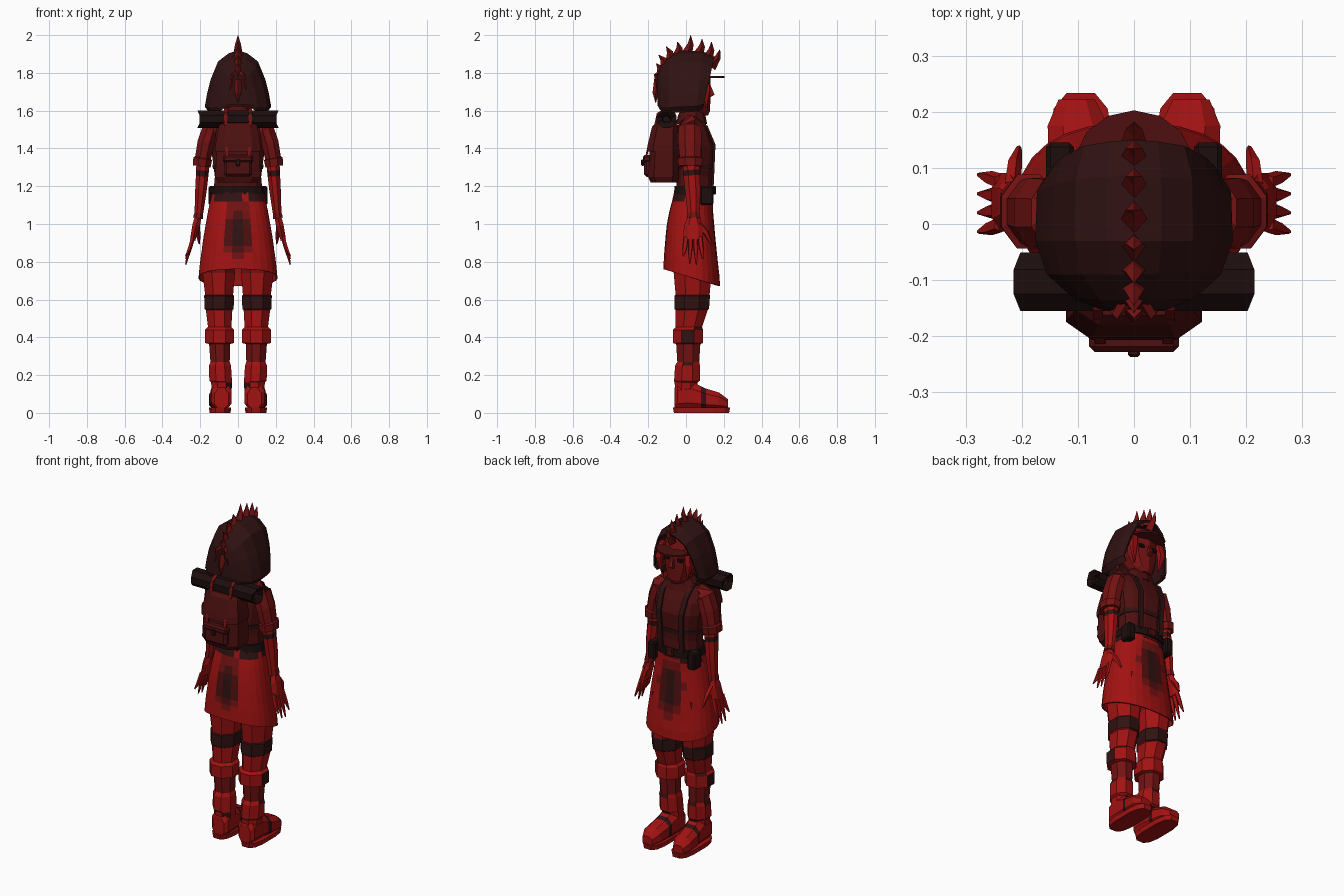
import bpy, bmesh, math, random
from mathutils import Vector as V

random.seed(4)
MATS = {}
for key, col in dict(red=(.36, .006, .006), mid=(.17, .006, .006), deep=(.075, .005, .005),
                     dark=(.03, .006, .006), black=(.012, .004, .004)).items():
    m = bpy.data.materials.new(key + "_cloth")
    m.diffuse_color = (*col, 1)
    MATS[key] = m
KEYS = list(MATS)


def finish(name, bm, mirror=False, solid=0, bevel=0):
    bmesh.ops.recalc_face_normals(bm, faces=bm.faces)
    me = bpy.data.meshes.new(name)
    bm.to_mesh(me)
    bm.free()
    for k in KEYS:
        me.materials.append(MATS[k])
    ob = bpy.data.objects.new(name, me)
    bpy.context.collection.objects.link(ob)
    if bevel:
        b = ob.modifiers.new("bevel", 'BEVEL')
        b.width, b.segments = bevel, 1
    if solid:
        ob.modifiers.new("solid", 'SOLIDIFY').thickness = solid
    if mirror:
        ob.modifiers.new("mirror", 'MIRROR').use_mirror_merge = False
    return ob


def skin(name, rows, mats, closed=True, caps=(True, True), paint=None, **kw):
    """Bridge rows of points into a faceted surface."""
    bm = bmesh.new()
    vs = [[bm.verts.new(p) for p in r] for r in rows]
    n = len(rows[0])
    for i in range(len(vs) - 1):
        for j in range(n if closed else n - 1):
            k = (j + 1) % n
            f = bm.faces.new((vs[i][j], vs[i][k], vs[i + 1][k], vs[i + 1][j]))
            key = mats[i]
            if paint:
                key = paint(f.calc_center_median(), key)
            f.material_index = KEYS.index(key)
    for use, row, key in ((caps[0], vs[0], mats[0]), (caps[1], vs[-1], mats[-1])):
        if use:
            bm.faces.new(row).material_index = KEYS.index(key)
    return finish(name, bm, **kw)


def sweep(name, rings, mat, n=8, axis=None, p=1, phase=None, warp=None, **kw):
    """Rings (x, y, z, half_a, half_b[, material]) joined along a path."""
    ph = math.pi / n if phase is None else phase
    grow = 1 / math.cos(math.pi / n) if phase is None else 1
    rows, mats = [], []
    for i, r in enumerate(rings):
        c = V(r[:3])
        t = V(axis) if axis else V(rings[min(i + 1, len(rings) - 1)][:3]) - V(rings[max(i - 1, 0)][:3])
        t.normalize()
        ref = V((0, 1, 0)) if abs(t.x) > .8 else V((1, 0, 0))
        u = (ref - t * ref.dot(t)).normalized()
        w = t.cross(u)
        row = []
        for j in range(n):
            a = ph + 2 * math.pi * j / n
            ca, sa = math.cos(a), math.sin(a)
            ca, sa = math.copysign(abs(ca) ** p, ca), math.copysign(abs(sa) ** p, sa)
            q = c + u * ca * r[3] * grow + w * sa * r[4] * grow
            row.append(warp(q) if warp else q)
        rows.append(row)
        mats.append(r[5] if len(r) > 5 else mat)
    return skin(name, rows, mats, **kw)


def box(name, c, s, mat, bevel=.01, mirror=False):
    bm = bmesh.new()
    bmesh.ops.create_cube(bm, size=1)
    for v in bm.verts:
        v.co = V((c[k] + v.co[k] * s[k] for k in range(3)))
    for f in bm.faces:
        f.material_index = KEYS.index(mat)
    return finish(name, bm, mirror=mirror, bevel=bevel)


Z = (0, 0, 1)

# Legs with wraps, knee cuffs and worn dark patches
def worn(c, key):
    return 'dark' if key == 'red' and c.z < .55 and random.random() < .14 else key

sweep("legs", [(.087, 0, .08, .052, .056), (.087, 0, .16, .055, .06), (.092, .005, .17, .06, .068),
               (.095, .008, .25, .058, .066), (.095, .012, .27, .051, .058, 'mid'),
               (.097, .012, .365, .056, .064), (.097, .01, .37, .077, .08), (.097, .01, .44, .077, .08),
               (.097, .015, .455, .062, .07), (.1, .03, .545, .07, .085),
               (.1, .03, .55, .077, .092, 'dark'), (.1, .033, .62, .079, .094, 'dark'),
               (.1, .035, .625, .074, .09), (.102, .035, .74, .086, .1, 'mid'), (.095, .035, .9, .08, .1)],
      'red', axis=Z, paint=worn, mirror=True)

# Boots: sole and upper, toes turned slightly out
sweep("boots", [(.087, -.062, .075, .036, .055), (.087, -.045, .085, .052, .07), (.088, .03, .09, .054, .075),
                (.092, .08, .078, .054, .062, 'dark'), (.095, .105, .072, .056, .056), (.1, .175, .062, .053, .045),
                (.102, .222, .045, .032, .027)], 'red', axis=(0, 1, 0), p=.8, mirror=True)
sweep("boot_soles", [(.095, .082, 0, .055, .144), (.095, .082, .028, .058, .15)], 'red',
      n=12, axis=Z, p=.65, mirror=True)

# Skirt with slanted hem and dark stains
def hem(q):
    q.z -= .3 * q.y * max(0, min(1, (1.08 - q.z) / .3))
    return q

def stain(c, key):
    d = math.hypot(c.x / .075, (c.z - .96) / .14)
    if c.z > 1.1 and random.random() < .45:
        return 'dark'
    return 'dark' if d < .6 else 'deep' if d < .85 else 'mid' if d < 1.15 else key

sweep("skirt", [(0, .03, .725, .208, .15), (0, .03, .78, .203, .147), (0, .028, .82, .198, .143),
                (0, .027, .86, .192, .139), (0, .026, .9, .187, .135), (0, .025, .94, .181, .131),
                (0, .025, .98, .174, .127), (0, .026, 1.02, .167, .122), (0, .028, 1.07, .158, .115),
                (0, .034, 1.12, .147, .108), (0, .042, 1.19, .132, .1)],
      'red', n=28, axis=Z, p=.85, warp=hem, caps=(False, True), paint=stain, solid=.006)

# Torso and neck
sweep("torso", [(0, .045, 1.14, .132, .098), (0, .045, 1.25, .122, .094), (0, .05, 1.33, .132, .097),
                (0, .052, 1.41, .145, .1), (0, .042, 1.48, .15, .085), (0, .03, 1.54, .115, .07),
                (0, .025, 1.575, .065, .055), (0, .03, 1.64, .045, .045)], 'deep', n=12, axis=Z, p=.9)
sweep("belt", [(0, .043, 1.155, .143, .107), (0, .045, 1.2, .137, .105)], 'black', n=16, axis=Z, p=.85)
sweep("collar", [(0, .03, 1.53, .105, .078), (0, .03, 1.57, .085, .07), (0, .035, 1.605, .06, .06)],
      'deep', n=10, axis=Z)
box("belt_pouches", (.132, .11, 1.15), (.05, .07, .1), 'black', .008, True)
box("belt_buckle", (0, .152, 1.178), (.045, .016, .045), 'deep', .005)

# Chest harness
sweep("shoulder_straps", [(.075, -.05, 1.46, .014, .006), (.08, -.02, 1.545, .014, .006),
                          (.08, .045, 1.565, .014, .006), (.08, .11, 1.515, .014, .006),
                          (.075, .15, 1.42, .014, .006), (.07, .145, 1.3, .014, .006),
                          (.07, .14, 1.19, .014, .006)], 'dark', n=4, mirror=True)
sweep("chest_strap", [(0, .047, 1.29, .132, .1), (0, .047, 1.315, .135, .102)], 'dark', n=12, axis=Z, p=.9)

# Sleeves, arms and hands
sweep("sleeves", [(.1, .02, 1.535, .03, .05, 'mid'), (.145, .02, 1.505, .045, .06, 'mid'),
                  (.17, .02, 1.43, .045, .062, 'mid'), (.185, .022, 1.35, .042, .056),
                  (.187, .022, 1.345, .05, .066), (.192, .022, 1.305, .047, .062)], 'mid', mirror=True)
sweep("forearms", [(.185, .025, 1.34, .034, .044), (.188, .028, 1.285, .034, .044, 'dark'),
                   (.19, .03, 1.255, .033, .043), (.197, .036, 1.17, .03, .041),
                   (.207, .04, 1.06, .023, .032, 'mid'), (.212, .04, 1.03, .026, .036)], 'red', mirror=True)
sweep("palms", [(.21, .04, 1.04, .018, .026), (.222, .04, .99, .02, .044), (.24, .038, .915, .014, .046)],
      'red', n=6, mirror=True)
for k in range(4):
    y = .075 - k * .025
    e = .088 - k * .034
    low = (.815, .785, .79, .83)[k]
    sweep("finger_%d" % (k + 1), [(.238, y, .93, .01, .012), (.256, (y + e) / 2, .87, .009, .011),
                                 (.277, e, low, .003, .003)], 'red', n=5, mirror=True)
sweep("thumbs", [(.218, .065, 1.0, .012, .015), (.213, .105, .955, .011, .014), (.205, .135, .895, .004, .005)],
      'red', n=5, mirror=True)

# Head, face and hair
sweep("head", [(0, .085, 1.575, .03, .03), (0, .062, 1.6, .065, .062), (0, .035, 1.67, .096, .09),
               (0, .025, 1.77, .106, .1), (0, .015, 1.85, .08, .08), (0, .01, 1.885, .03, .03)],
      'mid', n=10, axis=Z)
sweep("nose", [(0, .122, 1.735, .006, .008), (0, .135, 1.685, .014, .016), (0, .118, 1.67, .01, .01)],
      'mid', n=4, axis=Z)
box("eyes", (.042, .117, 1.725), (.036, .016, .022), 'black', .004, True)
box("mouth", (0, .117, 1.637), (.036, .012, .008), 'black', .002)
sweep("visor", [(0, .1, 1.774, .105, .1), (0, .1, 1.784, .105, .1)], 'deep', n=14, axis=Z)
sweep("side_locks", [(.085, .1, 1.8, .016, .014), (.098, .112, 1.71, .016, .014), (.085, .105, 1.61, .002, .002)],
      'red', n=4, mirror=True)

# Hood: arches from the face opening to the back of the head
HALF = [(.86, 0), (1, .09), (.93, .3), (.83, .52), (.6, .82), (.28, .95)]
ARCH = HALF + [(0, 1)] + [(-x, z) for x, z in reversed(HALF)]
rows = []
for y, sx, lo, hi, lean in [(.09, .15, 1.61, 1.885, .06), (.055, .173, 1.595, 1.915, .03),
                            (-.03, .176, 1.59, 1.92, 0), (-.09, .155, 1.59, 1.885, 0),
                            (-.135, .105, 1.6, 1.835, 0), (-.152, .06, 1.63, 1.79, 0)]:
    rows.append([V((x * sx, y + lean * t, lo + (hi - lo) * t)) for x, t in ARCH])
skin("hood", rows, ['dark'] * 6, closed=False, caps=(False, True), solid=.012)

# Crest of curved spikes along the hood: base y, z then tip y, z
CREST = [(.14, 1.85, .18, 1.925), (.115, 1.885, .135, 1.965), (.065, 1.905, .085, 1.98), (.005, 1.91, .025, 2.0),
         (-.045, 1.9, -.045, 1.965), (-.085, 1.875, -.105, 1.94), (-.115, 1.84, -.145, 1.895),
         (-.135, 1.8, -.158, 1.85), (-.143, 1.74, -.16, 1.64)]
for i, (y, z, ty, tz) in enumerate(CREST):
    d = V((ty - y, tz - z)).normalized()
    o = V((-d.y, d.x)) * -.01
    sweep("crest_spike_%d" % (i + 1), [(0, y - d.x * .02, z - d.y * .02, .027, .03),
                                       (0, (y + ty) / 2 + o.x, (z + tz) / 2 + o.y, .015, .016),
                                       (0, ty, tz, .001, .001)], 'mid', n=4, phase=0)
sweep("crest_tufts", [(.015, -.14, 1.8, .012, .012), (.03, -.16, 1.79, .01, .01), (.042, -.155, 1.71, .001, .001)],
      'mid', n=4, phase=0, mirror=True)

# Backpack with flap, pocket and straps
sweep("backpack", [(0, -.115, 1.22, .1, .07), (0, -.12, 1.25, .115, .078), (0, -.115, 1.4, .11, .075),
                   (0, -.105, 1.51, .095, .062), (0, -.1, 1.53, .08, .05)], 'deep', n=8, axis=Z, p=.55)
sweep("pack_flap", [(0, -.122, 1.385, .117, .082), (0, -.12, 1.42, .115, .08), (0, -.11, 1.515, .1, .067),
                    (0, -.105, 1.535, .085, .055)], 'deep', n=8, axis=Z, p=.55)
box("pack_pocket", (0, -.2, 1.305), (.15, .045, .11), 'deep', .014)
box("pocket_flap", (0, -.206, 1.345), (.16, .045, .04), 'deep', .01)
box("pocket_buckle", (0, -.23, 1.325), (.022, .014, .035), 'dark', .004)
sweep("pack_straps", [(.06, -.185, 1.24, .009, .005), (.06, -.21, 1.36, .009, .005), (.062, -.19, 1.45, .009, .005),
                      (.064, -.162, 1.53, .009, .005), (.064, -.15, 1.585, .009, .005),
                      (.064, -.105, 1.61, .009, .005), (.064, -.06, 1.585, .009, .005),
                      (.064, -.045, 1.5, .009, .005)], 'mid', n=4, mirror=True)

# Rolled blanket with slanted, hollowed ends
def slant(q):
    if abs(q.x) > .1:
        q.x += math.copysign(.45 * (q.z - 1.555), q.x)
    return q

half = [(.17, .018), (.186, .024), (.194, .046), (.194, .052)]
roll = [(-x, r) for x, r in half] + [(x, r) for x, r in reversed(half)]
sweep("blanket_roll", [(x, -.103, 1.555, r, r * .88) for x, r in roll], 'black', n=8,
      axis=(1, 0, 0), warp=slant)
